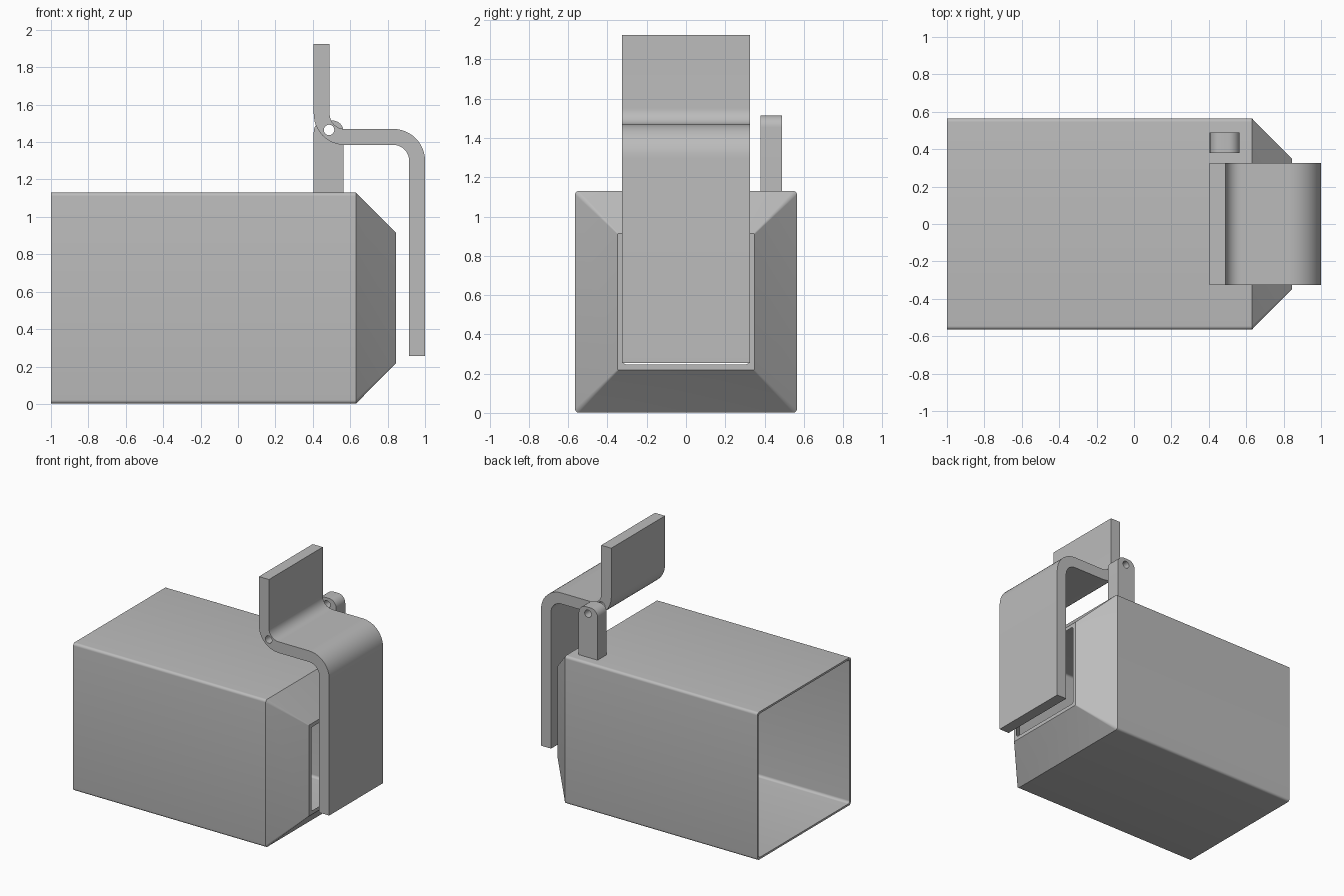
import bpy, bmesh
from math import sin, cos, pi, radians

cube = bpy.data.objects.get("Cube")
if cube:
    bpy.data.objects.remove(cube, do_unlink=True)

# Single plain grey material
grey = bpy.data.materials.new("plain grey")
grey.use_nodes = True
COLOUR = (0.5, 0.5, 0.5, 1)
grey.diffuse_color = COLOUR
grey.node_tree.nodes["Principled BSDF"].inputs["Base Color"].default_value = COLOUR


def make_object(name, bm):
    bmesh.ops.recalc_face_normals(bm, faces=bm.faces)
    mesh = bpy.data.meshes.new(name)
    bm.to_mesh(mesh)
    bm.free()
    mesh.materials.append(grey)
    obj = bpy.data.objects.new(name, mesh)
    bpy.context.collection.objects.link(obj)
    return obj


def activate(obj):
    bpy.ops.object.select_all(action='DESELECT')
    obj.select_set(True)
    bpy.context.view_layer.objects.active = obj


def smooth(obj):
    activate(obj)
    bpy.ops.object.shade_smooth_by_angle(angle=radians(28))


def arc(cx, cz, r, start, end, steps=12):
    """Points along an arc, angles in degrees."""
    angles = [radians(start + (end - start) * i / steps) for i in range(steps + 1)]
    return [(cx + r * cos(a), cz + r * sin(a)) for a in angles]


def extrude_profile(name, points, y0, y1):
    bm = bmesh.new()
    face = bm.faces.new([bm.verts.new((x, y0, z)) for x, z in points])
    new = bmesh.ops.extrude_face_region(bm, geom=[face], use_keep_orig=True)["geom"]
    verts = [v for v in new if isinstance(v, bmesh.types.BMVert)]
    bmesh.ops.translate(bm, verts=verts, vec=(0, y1 - y0, 0))
    return make_object(name, bm)


def drill(obj, cutter):
    mod = obj.modifiers.new("pin hole", 'BOOLEAN')
    mod.operation = 'DIFFERENCE'
    mod.solver = 'EXACT'
    mod.object = cutter
    activate(obj)
    bpy.ops.object.modifier_apply(modifier=mod.name)


# Hollow housing: rounded square rings lofted round the outside and back inside
MID_Z = 0.566


def ring(bm, x, half, r):
    c = half - r
    pts = []
    for k, (sy, sz) in enumerate([(1, 1), (-1, 1), (-1, -1), (1, -1)]):
        pts += arc(sy * c, sz * c, r, 90 * k, 90 * k + 90, 6)
    return [bm.verts.new((x, y, MID_Z + z)) for y, z in pts]


bm = bmesh.new()
sections = [(-1, 0.565, 0.02), (0.63, 0.565, 0.02), (0.845, 0.348, 0.006),
            (0.845, 0.32, 0.02), (0.625, 0.55, 0.02), (-1, 0.55, 0.02)]
rings = [ring(bm, *s) for s in sections]
for a, b in zip(rings, rings[1:] + rings[:1]):
    for i in range(len(a)):
        j = (i + 1) % len(a)
        bm.faces.new((a[i], a[j], b[j], b[i]))
housing = make_object("housing", bm)
smooth(housing)

# Bent flap: upright tab, shelf and hanging door in one strip
profile = ([(0.49, 1.925), (0.405, 1.925)]
           + arc(0.57, 1.55, 0.165, 180, 270)
           + arc(0.83, 1.30, 0.085, 90, 0)
           + [(0.915, 0.255), (1.0, 0.255)]
           + arc(0.83, 1.30, 0.17, 0, 90)
           + arc(0.57, 1.55, 0.08, 270, 180))
flap = extrude_profile("hinged_flap", profile, -0.325, 0.325)

# Hinge post with rounded top
post_profile = ([(0.405, 1.125), (0.565, 1.125)]
                + arc(0.505, 1.455, 0.06, 0, 90)
                + arc(0.465, 1.455, 0.06, 90, 180))
post = extrude_profile("hinge_post", post_profile, 0.38, 0.49)

# Pin hole through flap and post
pin = extrude_profile("pin_cutter", arc(0.487, 1.465, 0.028, 0, 345, 23), -0.6, 0.6)
for part in (flap, post):
    drill(part, pin)
    smooth(part)
bpy.data.objects.remove(pin, do_unlink=True)
